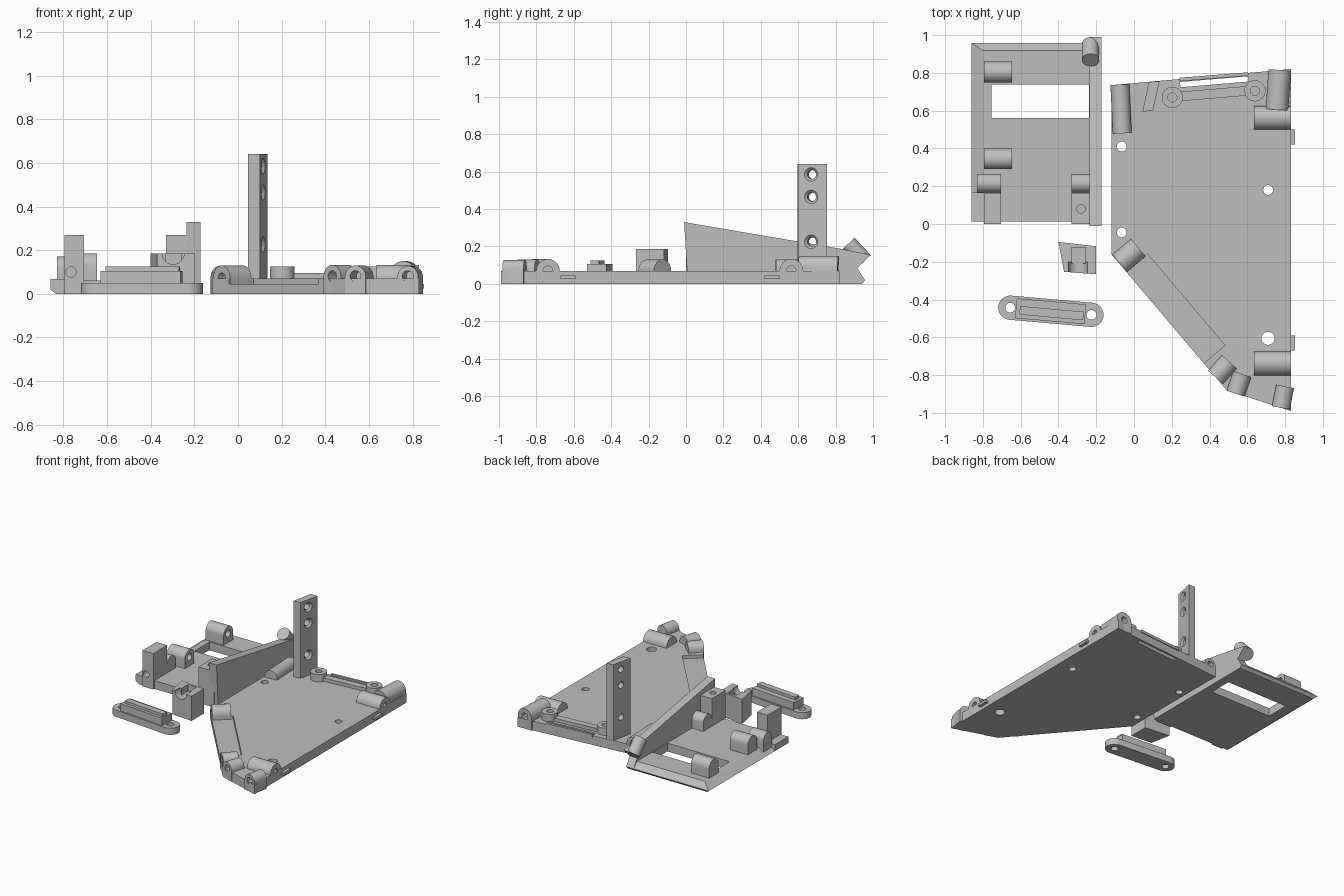
import bpy, bmesh, math
from mathutils import Vector

if "Cube" in bpy.data.objects:
    bpy.data.objects.remove(bpy.data.objects["Cube"])

grey = bpy.data.materials.new("plain_grey")
grey.diffuse_color = (0.52, 0.52, 0.52, 1)
grey.use_nodes = True
grey.node_tree.nodes["Principled BSDF"].inputs["Base Color"].default_value = grey.diffuse_color


def finish(name, bm, smooth=True):
    bmesh.ops.recalc_face_normals(bm, faces=bm.faces)
    me = bpy.data.meshes.new(name)
    bm.to_mesh(me)
    bm.free()
    ob = bpy.data.objects.new(name, me)
    bpy.context.collection.objects.link(ob)
    me.materials.append(grey)
    if smooth:
        bpy.ops.object.select_all(action='DESELECT')
        ob.select_set(True)
        bpy.context.view_layer.objects.active = ob
        bpy.ops.object.shade_smooth_by_angle(angle=math.radians(30))
    return ob


def loft(bm, loops):
    """Closed solid through matching loops of points."""
    rings = [[bm.verts.new(p) for p in lp] for lp in loops]
    n = len(rings[0])
    for a, b in zip(rings, rings[1:]):
        for i in range(n):
            bm.faces.new((a[i], a[(i + 1) % n], b[(i + 1) % n], b[i]))
    bm.faces.new(rings[0][::-1])
    bm.faces.new(rings[-1])


def prism(name, pts, z0, z1):
    bm = bmesh.new()
    loft(bm, [[(x, y, z) for x, y in pts] for z in (z0, z1)])
    return finish(name, bm)


def box(name, x0, x1, y0, y1, z0, z1):
    return prism(name, [(x0, y0), (x1, y0), (x1, y1), (x0, y1)], z0, z1)


def rod(bm, a, b, r0, r1=None, n=32):
    """Round bar or cone from a to b."""
    a, b = Vector(a), Vector(b)
    d = (b - a).normalized()
    u = d.orthogonal().normalized()
    v = d.cross(u)
    ang = [2 * math.pi * i / n for i in range(n)]
    loft(bm, [[c + (u * math.cos(t) + v * math.sin(t)) * r for t in ang]
              for c, r in ((a, r0), (b, r0 if r1 is None else r1))])


def cut(ob, bm):
    c = finish(ob.name + "_cutter", bm, False)
    c.hide_render = True
    c.hide_viewport = True
    c.display_type = 'WIRE'
    m = ob.modifiers.new("cut", 'BOOLEAN')
    m.operation, m.solver, m.object = 'DIFFERENCE', 'EXACT', c


def knuckle(name, p0, p1, r, zc, z0=0.0, hole=0.026):
    """Hinge barrel: round top on a straight base, pin hole along its axis."""
    a, b = Vector((*p0, 0)), Vector((*p1, 0))
    d = (b - a).normalized()
    s = Vector((-d.y, d.x, 0))
    prof = [(-r, z0), (r, z0)] + [(r * math.cos(math.pi * i / 16), zc + r * math.sin(math.pi * i / 16))
                                  for i in range(17)]
    bm = bmesh.new()
    loft(bm, [[c + s * x + Vector((0, 0, z)) for x, z in prof] for c in (a, b)])
    ob = finish(name, bm)
    if hole:
        bm = bmesh.new()
        up = Vector((0, 0, zc))
        rod(bm, a - d * 0.02 + up, b - d * 0.02 + up, hole, n=20)
        cut(ob, bm)
    return ob


def strip(p, q, w):
    """Rectangle outline of width w along p-q."""
    p, q = Vector(p), Vector(q)
    d = (q - p).normalized()
    s = Vector((-d.y, d.x)) * w / 2
    return [tuple(v) for v in (p - s, q - s, q + s, p + s)]


def capsule(p, q, r):
    a0 = math.atan2(q[1] - p[1], q[0] - p[0]) - math.pi / 2
    return [(c[0] + r * math.cos(a0 + o + math.pi * i / 14), c[1] + r * math.sin(a0 + o + math.pi * i / 14))
            for c, o in ((q, 0), (p, math.pi)) for i in range(15)]


def flat(bm, pts, z0, z1):
    loft(bm, [[(x, y, z) for x, y in pts] for z in (z0, z1)])


# Large plate with screw holes, rear slot and lowered diagonal edge
T = 0.07
plate = prism("large_plate", [(-.12, -.16), (.49, -.88), (.83, -.99), (.83, .82), (-.12, .735)], 0, T)
bm = bmesh.new()
for x, y, r in ((-.065, .41, .026), (-.065, -.045, .026), (.71, .18, .026), (.71, -.605, .035)):
    rod(bm, (x, y, -.1), (x, y, .2), r, n=24)
flat(bm, strip((.245, .738), (.605, .768), .028), -.1, .2)
flat(bm, strip((.01, -.21), (.42, -.694), .16), .045, .2)
cut(plate, bm)

# Hinge barrels on the large plate, each square to its edge
for i, (p, q, r, zc) in enumerate([
        ((-.075, .738), (-.062, .48), .05, .08),
        ((-.075, -.208), (.023, -.125), .06, .07),
        ((.432, -.812), (.505, -.73), .053, .08),
        ((.538, -.898), (.573, -.795), .05, .08),
        ((.778, -.973), (.80, -.86), .048, .08),
        ((.83, -.738), (.635, -.738), .063, .07),
        ((.83, .563), (.635, .563), .063, .07),
        ((.772, .815), (.757, .605), .06, .09)]):
    knuckle(f"plate_hinge_{i + 1}", p, q, r, zc)

# Side tabs
for i, y in enumerate((-.67, .42)):
    box(f"side_tab_{i + 1}", .82, .853, y, y + .08, .025, .045)

# Upright post with countersunk holes
post = prism("upright_post", [(.045, .595), (.1, .6), (.135, .755), (.078, .752)], T, .64)
nrm = Vector((.975, -.22, 0))
bm = bmesh.new()
for z in (.225, .465, .585):
    c = Vector((.09, .675, z))
    rod(bm, c - nrm * .1, c + nrm * .1, .024, n=24)
cut(post, bm)
bm = bmesh.new()
for z in (.225, .465, .585):
    c = Vector((.09, .675, z))
    rod(bm, c + nrm * .01, c + nrm * .035, .02, .045, n=24)
cut(post, bm)

# Bosses and rails beside the rear slot
for i, (x, y) in enumerate(((.203, .67), (.64, .705))):
    bm = bmesh.new()
    rod(bm, (x, y, T - .02), (x, y, .125), .056)
    ob = finish(f"slot_boss_{i + 1}", bm)
    bm = bmesh.new()
    rod(bm, (x, y, .08), (x, y, .2), .024, n=20)
    cut(ob, bm)
prism("slot_front_rail", strip((.24, .675), (.6, .705), .05), T - .01, .095)
prism("slot_rear_rail", strip((.24, .765), (.605, .794), .018), T - .01, .08)

# Small plate with bevelled outer edges and a window
bm = bmesh.new()
loft(bm, [[(x, .012, z), (-.19, .012, z), (-.19, y, z), (x, y, z)]
          for x, y, z in ((-.835, .94, 0), (-.86, .958, .02), (-.798, .918, .062))])
small = finish("small_plate", bm, False)
bm = bmesh.new()
flat(bm, [(-.755, .56), (-.237, .56), (-.237, .738), (-.755, .738)], -.1, .2)
cut(small, bm)

# Sloping side wall
wall = [(.01, 0), (-.01, .33), (.83, .187), (.99, .155), (.915, .085), (.957, .02), (.94, 0)]
bm = bmesh.new()
loft(bm, [[(x, y, z) for y, z in wall] for x in (-.235, -.172)])
finish("sloping_wall", bm, False)

# Slanted barrel at the wall's rear end
bm = bmesh.new()
rod(bm, (-.23, .868, .215), (-.23, .955, .122), .046)
finish("slanted_barrel", bm)

# Hinge barrels and pivot blocks on the small plate
for i, y in enumerate((.345, .805)):
    knuckle(f"small_plate_hinge_{i + 1}", (-.645, y), (-.795, y), .055, .13, .03)
for side, x0, x1 in (("left", -.83, -.705), ("right", -.33, -.2)):
    knuckle(side + "_pivot_barrel", (x1, .215), (x0, .215), .05, .122, .03, 0)
for side, x0, x1, hx in (("left", -.795, -.705, -.765), ("right", -.33, -.2, -.28)):
    ob = box(side + "_pivot_block", x0, x1, 0, .165, 0, .27)
    bm = bmesh.new()
    if side == "left":
        rod(bm, (hx, -.1, .1), (hx, .12, .1), .024, n=20)
    else:
        rod(bm, (hx, .08, .2), (hx, .08, .4), .022, n=20)
    cut(ob, bm)
box("left_block_foot", -.86, -.79, .012, .17, .02, .068)

# Loose notched block
block = prism("notched_block", [(-.4, -.095), (-.37, -.253), (-.2, -.266), (-.2, -.118)], 0, .185)
bm = bmesh.new()
rod(bm, (-.297, -.35, .185), (-.297, -.2, .185), .05)
cut(block, bm)
bm = bmesh.new()
flat(bm, [(-.33, -.21), (-.258, -.21), (-.258, -.125), (-.33, -.125)], .135, .3)
cut(block, bm)

# Loose clamp bar with end holes and stepped ridge
ends = ((-.655, -.443), (-.225, -.481))
bar = prism("clamp_bar", capsule(*ends, .064), 0, .05)
bm = bmesh.new()
for x, y in ends:
    rod(bm, (x, y, -.1), (x, y, .2), .026, n=24)
cut(bar, bm)
prism("clamp_bar_body", strip((-.625, -.446), (-.258, -.478), .105), .04, .105)
prism("clamp_bar_ridge", strip((-.605, -.457), (-.268, -.487), .045), .1, .125)
